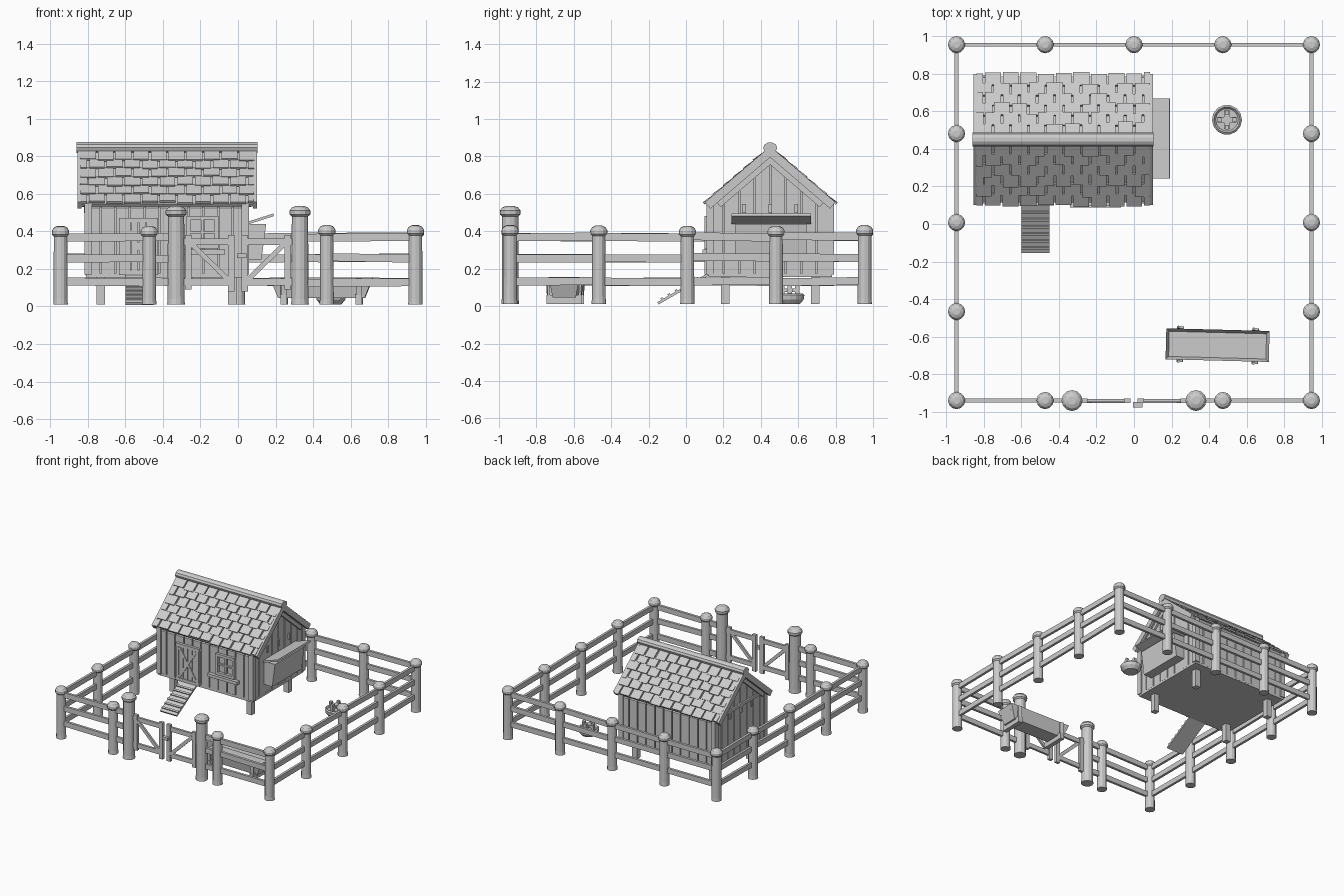
import bpy, bmesh, math, random
from mathutils import Matrix, Vector

if "Cube" in bpy.data.objects:
    bpy.data.objects.remove(bpy.data.objects["Cube"])

random.seed(4)
R = random.uniform


def finish(name, bm):
    bmesh.ops.recalc_face_normals(bm, faces=bm.faces)
    me = bpy.data.meshes.new(name)
    bm.to_mesh(me)
    bm.free()
    ob = bpy.data.objects.new(name, me)
    bpy.context.collection.objects.link(ob)
    return ob


def box(bm, c, s, rot=None):
    m = Matrix.Translation(c) @ (rot or Matrix()) @ Matrix.Diagonal((*s, 1))
    return bmesh.ops.create_cube(bm, size=1, matrix=m)['verts']


def beam(bm, a, b, w, h):
    """Bar from a to b, w across and h high."""
    a, b = Vector(a), Vector(b)
    x = (b - a).normalized()
    y = Vector((0, 0, 1)).cross(x).normalized()
    rot = Matrix((x, y, x.cross(y))).transposed().to_4x4()
    return box(bm, (a + b) / 2, ((b - a).length, w, h), rot)


def lathe(bm, x, y, profile, n=12):
    rings = [[bm.verts.new((x + r * math.cos(math.tau * i / n), y + r * math.sin(math.tau * i / n), z))
              for i in range(n)] for r, z in profile]
    for p, q in zip(rings, rings[1:]):
        for i in range(n):
            bm.faces.new((p[i], p[(i + 1) % n], q[(i + 1) % n], q[i]))
    bm.faces.new(rings[0])
    bm.faces.new(rings[-1])


def parts(name, items):
    bm = bmesh.new()
    for c, s in items:
        box(bm, c, s)
    return finish(name, bm)


# fence posts with domed caps
def post(bm, x, y, r, h):
    lathe(bm, x, y, [(r * 1.05, 0.01), (r, 0.04), (r * .97, h - .055), (r * 1.22, h - .045),
                     (r * 1.24, h - .025), (r * .95, h - .008), (r * .5, h)])


L, YB, YF = 0.945, 0.955, -0.94
ys = [YF + (YB - YF) * i / 4 for i in range(5)]
xs = [-L, -.473, 0, .473, L]
bm = bmesh.new()
for x in xs:
    post(bm, x, YB, .037, .43 + R(-.004, .004))
    if x:
        post(bm, x, YF, .037, .43 + R(-.004, .004))
for y in ys[1:-1]:
    for x in (-L, L):
        post(bm, x, y, .037, .43 + R(-.004, .004))
finish("fence_posts", bm)
bm = bmesh.new()
for x in (-.33, .33):
    post(bm, x, YF, .045, .535)
finish("gate_posts", bm)

# fence rails
runs = [((a, YB), (b, YB)) for a, b in zip(xs, xs[1:])]
runs += [((x, a), (x, b)) for x in (-L, L) for a, b in zip(ys, ys[1:])]
runs += [((s * a, YF), (s * b, YF)) for s in (-1, 1) for a, b in ((L, .473), (.473, .33))]
bm = bmesh.new()
for a, b in runs:
    for z in (.13, .258, .37):
        beam(bm, (*a, z + R(-.005, .005)), (*b, z + R(-.005, .005)), .02, .042)
finish("fence_rails", bm)

# two gate leaves
for s, side in ((-1, "left"), (1, "right")):
    bm = bmesh.new()
    for x, lo, hi in ((.265, .09, .38), (.035, .08, .38)):
        box(bm, (s * x, YF, (lo + hi) / 2), (.034, .024, hi - lo))
    for z in (.13, .345):
        beam(bm, (s * .29, YF, z), (s * .035, YF, z), .018, .036)
    beam(bm, (s * .25, YF - .004, .335), (s * .05, YF - .004, .14), .016, .026)
    finish(side + "_gate", bm)
parts("gate_latch", [((.02, YF - .022, .27), (.05, .03, .022))])

# coop body: gabled core, clamped to the roof underside
RY, RZ, ANG = .45, .835, math.atan2(.30, .35)
CA, SA = math.cos(ANG), math.sin(ANG)
X0, X1, Y0, Y1, ZB = -.81, .05, .12, .78, .17
XM, XW = (X0 + X1) / 2, X1 - X0


def under_roof(y):
    return RZ - .028 - abs(y - RY) * SA / CA


bm = bmesh.new()
ring = [(Y0 + .015, ZB), (Y1 - .015, ZB)] + [(y, under_roof(y)) for y in (Y1 - .015, RY, Y0 + .015)]
f = bm.faces.new([bm.verts.new((X0 + .015, y, z)) for y, z in ring])
g = bmesh.ops.extrude_face_region(bm, geom=[f])['geom']
bmesh.ops.translate(bm, vec=(XW - .03, 0, 0), verts=[v for v in g if isinstance(v, bmesh.types.BMVert)])
finish("coop_core", bm)

bm = bmesh.new()
n = 8
w = (Y1 - Y0) / n
for i in range(n):
    for x in (X0 + .01, X1 - .01):
        box(bm, (x, Y0 + w * (i + .5), .5 + R(-.006, .003)), (.016 + R(0, .006), w - .008, .66))
n = 11
w = XW / n
for i in range(n):
    for y in (Y0 + .01, Y1 - .01):
        box(bm, (X0 + w * (i + .5), y, .5 + R(-.006, .003)), (w - .008, .016 + R(0, .006), .66))
for v in bm.verts:
    v.co.z = min(v.co.z, under_roof(v.co.y))
finish("wall_planks", bm)
parts("corner_posts", [((x, y, .36), (.04, .04, .38)) for x in (X0 + .012, X1 - .012) for y in (Y0 + .01, Y1 - .01)])
parts("coop_floor", [((XM, RY, .165), (XW, Y1 - Y0, .02))])
parts("coop_legs", [((x, y, .085), (.045, .045, .15)) for x in (-.73, -.03) for y in (.21, .69)])
parts("gable_vents", [((x, y, .522), (.01, .02, .05)) for x in (X0 - .004, X1 + .004) for y in (.31, .45, .59)])
parts("gable_beams", [((x, RY, .56), (.014, .6, .022)) for x in (X0 - .004,)])

# roof slabs, shingles, barge boards, ridge
slab, tiles, barge = bmesh.new(), bmesh.new(), bmesh.new()
RX0, RX1 = -.845, .09


def roof_box(bm, s, x, d, h, size, tilt=0):
    c = (x, RY + s * (d * CA + h * SA), RZ - d * SA + h * CA)
    box(bm, c, size, Matrix.Rotation(-s * (ANG - tilt), 4, 'X'))


for s in (-1, 1):
    roof_box(slab, s, (RX0 + RX1) / 2, .222, -.01, (RX1 - RX0, .444, .018))
    for row in range(6):
        w = .094
        edge = RX0 - (w / 2 if row % 2 else 0)
        while edge < RX1 - .01:
            a, b = max(edge, RX0), min(edge + w, RX1)
            ln = .078 + R(-.008, .008)
            roof_box(tiles, s, (a + b) / 2, .022 + .07 * row + ln / 2, .01 + R(-.002, .002),
                     (b - a - R(.006, .014), ln, .013), .09)
            edge += w
    for x in (RX0, RX1):
        roof_box(barge, s, x, .222, -.008, (.022, .45, .045))
    for x in (X0 - .012, X1 + .012):
        roof_box(barge, s, x, .2, -.045, (.016, .4, .03))
finish("roof_slabs", slab)
finish("roof_shingles", tiles)
finish("barge_boards", barge)
bm = bmesh.new()
m = Matrix.Translation(((RX0 + RX1) / 2, RY, .846)) @ Matrix.Diagonal((1, 1.25, 1, 1)) @ Matrix.Rotation(math.pi / 2, 4, 'Y')
bmesh.ops.create_cone(bm, cap_ends=True, segments=10, radius1=.03, radius2=.03, depth=.965, matrix=m)
finish("ridge_log", bm)

# door with frame and cross brace
DX, DY = -.53, Y0 - .006
bm = bmesh.new()
for i in range(4):
    box(bm, (DX - .06 + i * .04, DY, .32), (.037, .016, .26))
for x in (-.09, .09):
    box(bm, (DX + x, DY - .004, .32), (.024, .022, .3))
for z in (.18, .46):
    box(bm, (DX, DY - .004, z), (.21, .022, .024))
for s in (-1, 1):
    beam(bm, (DX - .075, DY - .01, .32 - s * .12), (DX + .075, DY - .01, .32 + s * .12), .01, .02)
finish("coop_door", bm)

# window with cross bars and sill
WX, WZ = -.19, .395
parts("window_frame", [((WX + x, DY - .004, WZ), (.022, .022, .17)) for x in (-.075, .075)]
      + [((WX, DY - .004, WZ + z), (.17, .022, .022)) for z in (-.075, .075)]
      + [((WX, DY, WZ), (.012, .018, .15)), ((WX, DY, WZ), (.15, .018, .012))])
parts("window_sill", [((-.205, Y0 - .012, .29), (.27, .04, .025))])

# ramp with cleats
bm = bmesh.new()
a, b = Vector((-.525, -.15, .015)), Vector((-.525, .12, .17))
beam(bm, a, b, .15, .014)
for i in range(6):
    p = a.lerp(b, .1 + i * .14) + Vector((0, -.005, .009))
    box(bm, p, (.15, .014, .012), Matrix.Rotation(math.atan2(.155, .27), 4, 'X'))
finish("ramp", bm)

# nest box: tapered, with a tilted lid
bm = bmesh.new()
for v in box(bm, (.095, .455, .345), (.11, .38, .19)):
    if v.co.z < .3 and v.co.x > .1:
        v.co.x -= .025
finish("nest_box", bm)
bm = bmesh.new()
beam(bm, (.055, .455, .445), (.19, .455, .488), .425, .014)
finish("nest_box_lid", bm)

# trough, with hollow top
bm = bmesh.new()
vs = box(bm, (0, 0, .1), (.55, .165, .11))
for v in vs:
    if v.co.z < .1:
        v.co.x *= .84
        v.co.y *= .75
top = max(bm.faces, key=lambda f: f.calc_center_median().z)
bmesh.ops.inset_region(bm, faces=[top], thickness=.022)
bmesh.ops.translate(bm, vec=(0, 0, -.04), verts=top.verts)
for x in (-.2, .2):
    box(bm, (x, 0, .035), (.035, .19, .05))
    for s in (-1, 1):
        beam(bm, (x, s * .085, .05), (x + .001, s * .09, .15), .03, .012)
ob = finish("trough", bm)
ob.location = (.445, -.645, 0)
ob.rotation_euler.z = math.radians(-1.5)

# round drinker with cross handle
bm = bmesh.new()
lathe(bm, .495, .555, [(.055, .01), (.076, .035), (.08, .06), (.07, .068), (.06, .055)], 14)
finish("drinker_bowl", bm)
bm = bmesh.new()
box(bm, (.495, .555, .085), (.1, .03, .02))
box(bm, (.495, .555, .085), (.03, .1, .02))
for dx, dy in ((.04, 0), (-.04, 0), (0, .04), (0, -.04)):
    box(bm, (.495 + dx, .555 + dy, .08), (.022, .022, .06))
finish("drinker_cross", bm)
